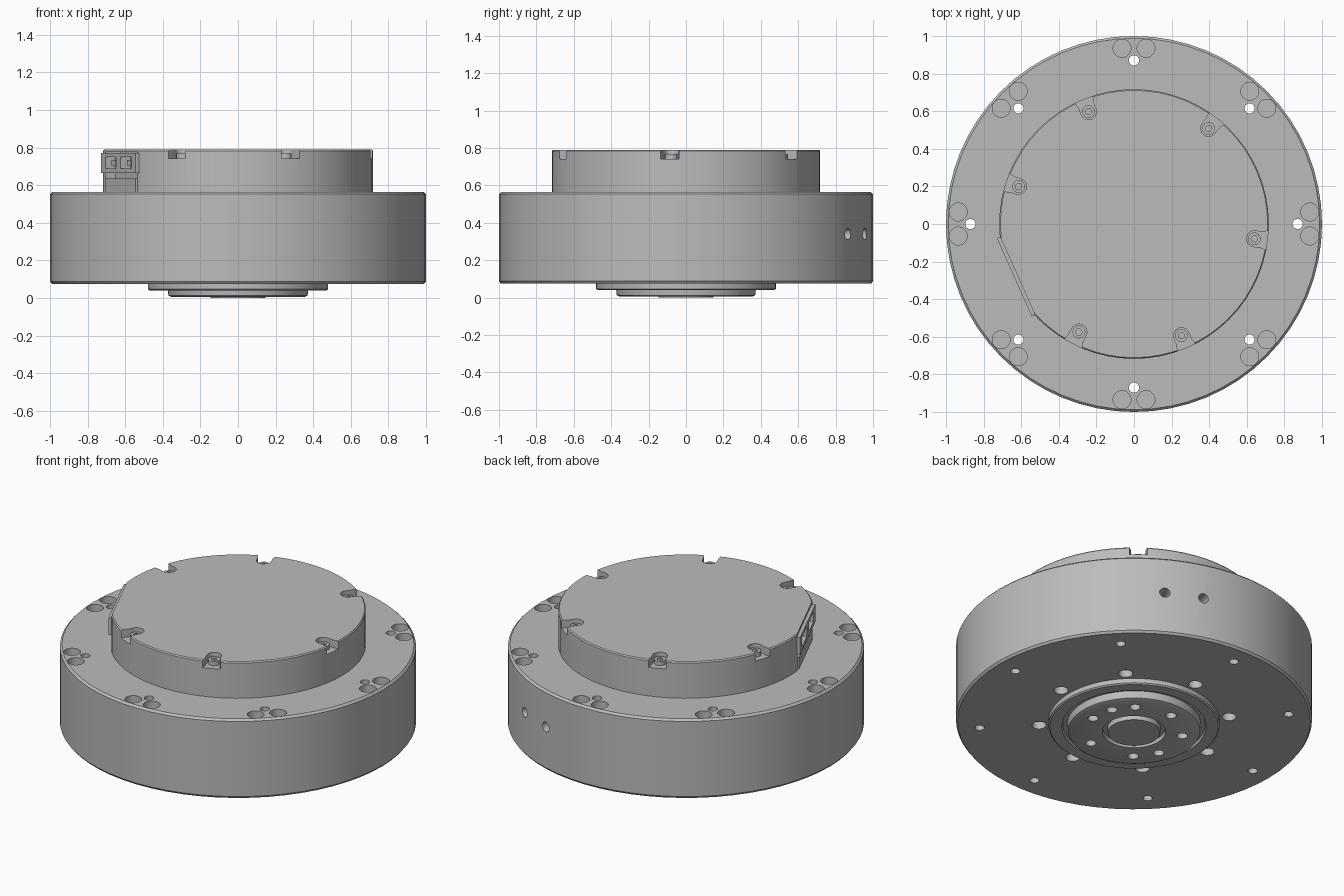
import bpy, bmesh
from math import radians, sin, cos, pi
from mathutils import Matrix, Vector

if "Cube" in bpy.data.objects:
    bpy.data.objects.remove(bpy.data.objects["Cube"], do_unlink=True)

metal = bpy.data.materials.new("grey metal")
metal.use_nodes = True
GREY = (0.5, 0.5, 0.5, 1)
metal.diffuse_color = GREY
metal.node_tree.nodes["Principled BSDF"].inputs["Base Color"].default_value = GREY


def finish(bm, name):
    bmesh.ops.recalc_face_normals(bm, faces=bm.faces)
    mesh = bpy.data.meshes.new(name)
    bm.to_mesh(mesh)
    bm.free()
    mesh.materials.append(metal)
    ob = bpy.data.objects.new(name, mesh)
    bpy.context.collection.objects.link(ob)
    return ob


def activate(ob):
    bpy.ops.object.select_all(action='DESELECT')
    ob.select_set(True)
    bpy.context.view_layer.objects.active = ob


def smooth(ob):
    activate(ob)
    bpy.ops.object.shade_smooth_by_angle(angle=radians(30))


def lathe(name, profile, sides=64):
    """Spin a (radius, height) profile whose ends lie on the axis."""
    bm = bmesh.new()
    verts = [bm.verts.new((r, 0, z)) for r, z in profile]
    edges = [bm.edges.new(pair) for pair in zip(verts, verts[1:])]
    bmesh.ops.spin(bm, geom=verts + edges, cent=(0, 0, 0), axis=(0, 0, 1),
                   angle=2 * pi, steps=sides, use_merge=True)
    bmesh.ops.remove_doubles(bm, verts=bm.verts, dist=0.0005)
    return finish(bm, name)


def turn(angle):
    return Matrix.Rotation(radians(angle), 4, 'Z')


def prism(bm, outline, z0, z1, matrix):
    """Extrude an outline between two heights along the matrix's own z axis."""
    face = bm.faces.new([bm.verts.new(matrix @ Vector((x, y, z0))) for x, y in outline])
    new = bmesh.ops.extrude_face_region(bm, geom=[face])["geom"]
    top = [v for v in new if isinstance(v, bmesh.types.BMVert)]
    bmesh.ops.translate(bm, verts=top, vec=matrix.to_3x3() @ Vector((0, 0, z1 - z0)))
    if face.is_valid and all(len(e.link_faces) == 1 for e in face.edges):
        bm.faces.remove(face)
    bmesh.ops.holes_fill(bm, edges=[e for e in bm.edges if e.is_boundary])


def circle(x, y, r, sides=20):
    return [(x + r * cos(2 * pi * i / sides), y + r * sin(2 * pi * i / sides))
            for i in range(sides)]


def rect(x0, x1, y0, y1):
    return [(x0, y0), (x1, y0), (x1, y1), (x0, y1)]


def cut(ob, bm):
    cutter = finish(bm, "cutter")
    cutter.hide_render = True
    mod = ob.modifiers.new("cut", 'BOOLEAN')
    mod.operation, mod.solver, mod.object = 'DIFFERENCE', 'EXACT', cutter
    activate(ob)
    bpy.ops.object.modifier_apply(modifier=mod.name)
    bpy.data.objects.remove(cutter, do_unlink=True)


EIGHTHS = range(0, 360, 45)

# Main drum with its hole groups, underside counterbores and side holes
BASE, DECK, TOP = 0.075, 0.565, 0.79
body = lathe("drum_housing", [(0, BASE), (0.99, BASE), (1, 0.088),
                              (1, 0.553), (0.988, DECK), (0, DECK)])
bm = bmesh.new()
for a in EIGHTHS:
    m = turn(a)
    prism(bm, circle(0.87, 0, 0.027), -0.1, 1, m)
    for side in (-1, 1):
        prism(bm, circle(0.935, side * 0.064, 0.048), 0.52, 0.7, m)
    prism(bm, circle(0.535, 0, 0.04), 0, 0.12, m)
for a in (60, 73):
    prism(bm, circle(0, 0, 0.03), 0.9, 1.1,
          turn(a) @ Matrix.Translation((0, 0, 0.34)) @ Matrix.Rotation(pi / 2, 4, 'Y'))
cut(body, bm)
smooth(body)

# Upper cap: one flat side, a socket bay and six screw notches
FLAT, NOTCHES = 204, (52, 112, 162, 243, 293, 353)
cap = lathe("upper_cap", [(0, DECK - 0.02), (0.717, DECK - 0.02), (0.717, 0.783),
                          (0.711, TOP), (0, TOP)])
bm = bmesh.new()
prism(bm, rect(0.678, 0.9, -0.5, 0.5), 0.4, 1, turn(FLAT))
cut(cap, bm)
bm = bmesh.new()
prism(bm, rect(0.59, 0.8, -0.21, 0.21), DECK, 0.776, turn(FLAT))
for a in NOTCHES:
    arc = [(0.645 + 0.042 * cos(t), 0.042 * sin(t))
           for t in (pi / 2 + pi * i / 10 for i in range(11))]
    prism(bm, arc + [(0.68, -0.042), (0.76, -0.062), (0.76, 0.062), (0.68, 0.042)],
          0.742, 0.9, turn(a))
cut(cap, bm)
smooth(cap)

# Cap screws with hexagonal sockets
bm = bmesh.new()
for a in NOTCHES:
    prism(bm, circle(0.645, 0, 0.034), 0.735, 0.768, turn(a))
screws = finish(bm, "cap_screws")
bm = bmesh.new()
for a in NOTCHES:
    prism(bm, circle(0.645, 0, 0.018, 6), 0.75, 0.8, turn(a))
cut(screws, bm)
smooth(screws)

# Twin socket block and its plinth in the bay
bm = bmesh.new()
prism(bm, rect(0.58, 0.697, -0.228, 0.228), 0.665, 0.772, turn(FLAT))
block = finish(bm, "socket_block")
bm = bmesh.new()
for y in (-0.1, 0.1):
    prism(bm, rect(0.64, 0.8, y - 0.07, y + 0.07), 0.69, 0.75, turn(FLAT))
cut(block, bm)
bm = bmesh.new()
for y in (-0.1, 0.1):
    prism(bm, rect(0.63, 0.68, y - 0.025, y + 0.025), 0.705, 0.735, turn(FLAT))
finish(bm, "socket_tongues")
bm = bmesh.new()
prism(bm, rect(0.58, 0.685, -0.2, 0.2), DECK - 0.01, 0.635, turn(FLAT))
prism(bm, rect(0.58, 0.65, -0.15, 0.15), 0.63, 0.67, turn(FLAT))
finish(bm, "socket_plinth")

# Output flange below: stepped rings, central groove and bolt circle
flange = lathe("output_flange", [(0, 0.1), (0.48, 0.1), (0.48, 0.047), (0.472, 0.04),
                                 (0.405, 0.04), (0.4, 0.055), (0.375, 0.055),
                                 (0.37, 0.012), (0.355, 0.006), (0.178, 0.006),
                                 (0.175, 0.03), (0.15, 0.03), (0.147, 0), (0, 0)])
bm = bmesh.new()
for a in (23, 51, 99, 150, 200, 231, 292, 353):
    prism(bm, circle(0.275, 0, 0.03), -0.1, 0.07, turn(a))
cut(flange, bm)
smooth(flange)
